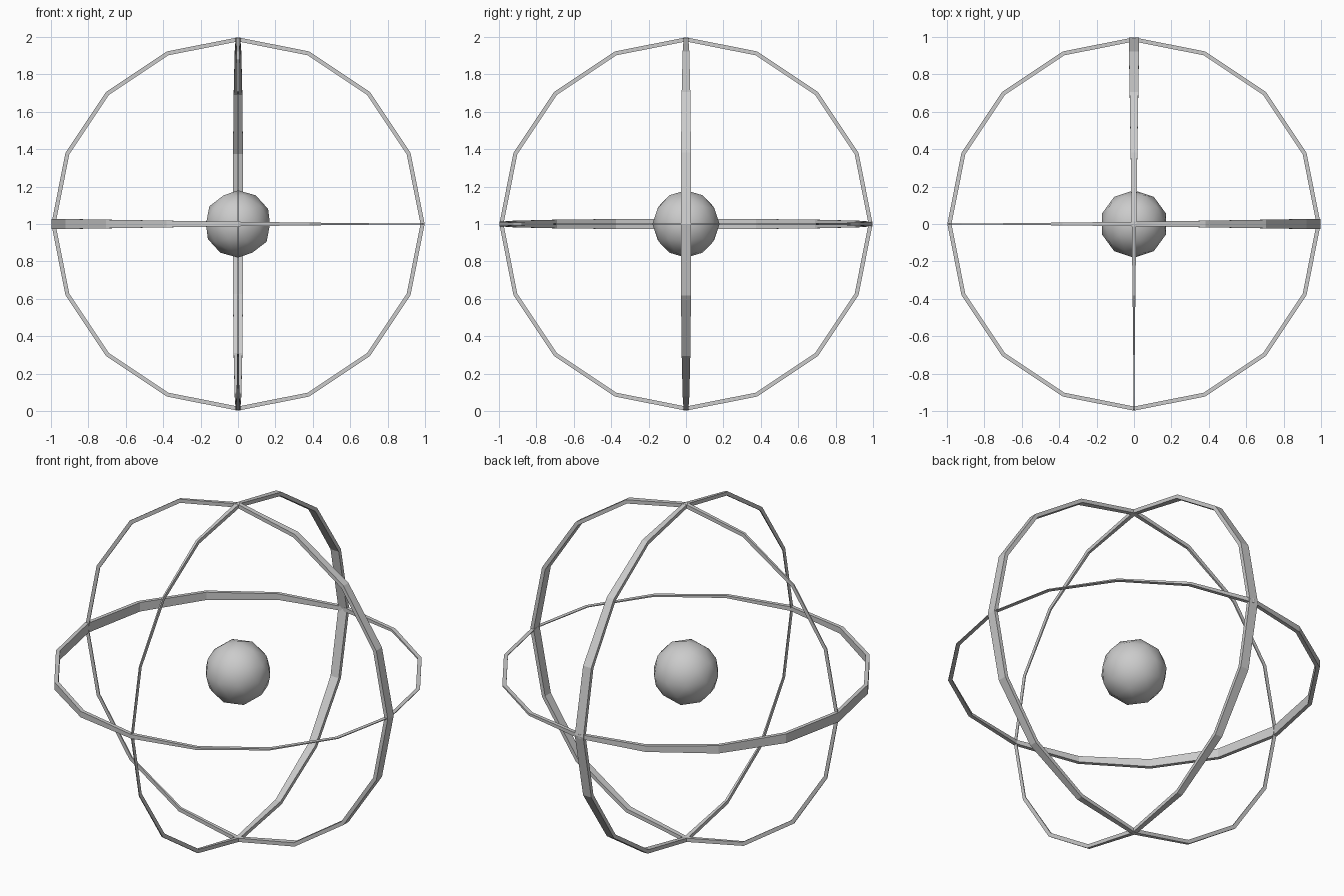
import bpy, bmesh, math
from mathutils import Matrix

cube = bpy.data.objects.get("Cube")
if cube:
    bpy.data.objects.remove(cube, do_unlink=True)

SIDES = 16
CENTRE = Matrix.Translation((0, 0, 1))

grey = bpy.data.materials.new("light grey")
grey.use_nodes = True
grey.diffuse_color = (0.6, 0.6, 0.6, 1)
grey.node_tree.nodes["Principled BSDF"].inputs["Base Color"].default_value = (0.6, 0.6, 0.6, 1)


def add_object(name, bm):
    mesh = bpy.data.meshes.new(name)
    bmesh.ops.recalc_face_normals(bm, faces=bm.faces)
    bm.to_mesh(mesh)
    bm.free()
    mesh.materials.append(grey)
    obj = bpy.data.objects.new(name, mesh)
    bpy.context.collection.objects.link(obj)
    return obj


def ring(name, rotation, outer=0.998, inner=0.976, wide=0.028, narrow=0.002):
    """Flat-sided hoop, widest at local +x and tapering to a thin edge at -x."""
    bm = bmesh.new()
    loops = []
    for i in range(SIDES):
        a = math.tau * i / SIDES
        c, s = math.cos(a), math.sin(a)
        h = narrow + (wide - narrow) * ((1 + c) / 2) ** 1.35
        section = [(outer, -h), (outer, h), (inner, h), (inner, -h)]
        loops.append([bm.verts.new((r * c, r * s, z)) for r, z in section])
    for i in range(SIDES):
        a, b = loops[i], loops[(i + 1) % SIDES]
        for j in range(4):
            k = (j + 1) % 4
            bm.faces.new((a[j], b[j], b[k], a[k]))
    bm.transform(CENTRE @ rotation)
    return add_object(name, bm)


# Three hoops, one in each main plane
quarter = math.pi / 2
ring("level_ring", Matrix.Rotation(math.pi, 4, "Z"))
ring("front_ring", Matrix.Rotation(quarter, 4, "X"))
ring("side_ring", Matrix.Rotation(quarter, 4, "Z") @ Matrix.Rotation(quarter, 4, "X"))

# Faceted ball in the middle, smooth shaded
bm = bmesh.new()
bmesh.ops.create_icosphere(bm, subdivisions=2, radius=0.18, matrix=CENTRE)
for f in bm.faces:
    f.smooth = True
add_object("core_ball", bm)
